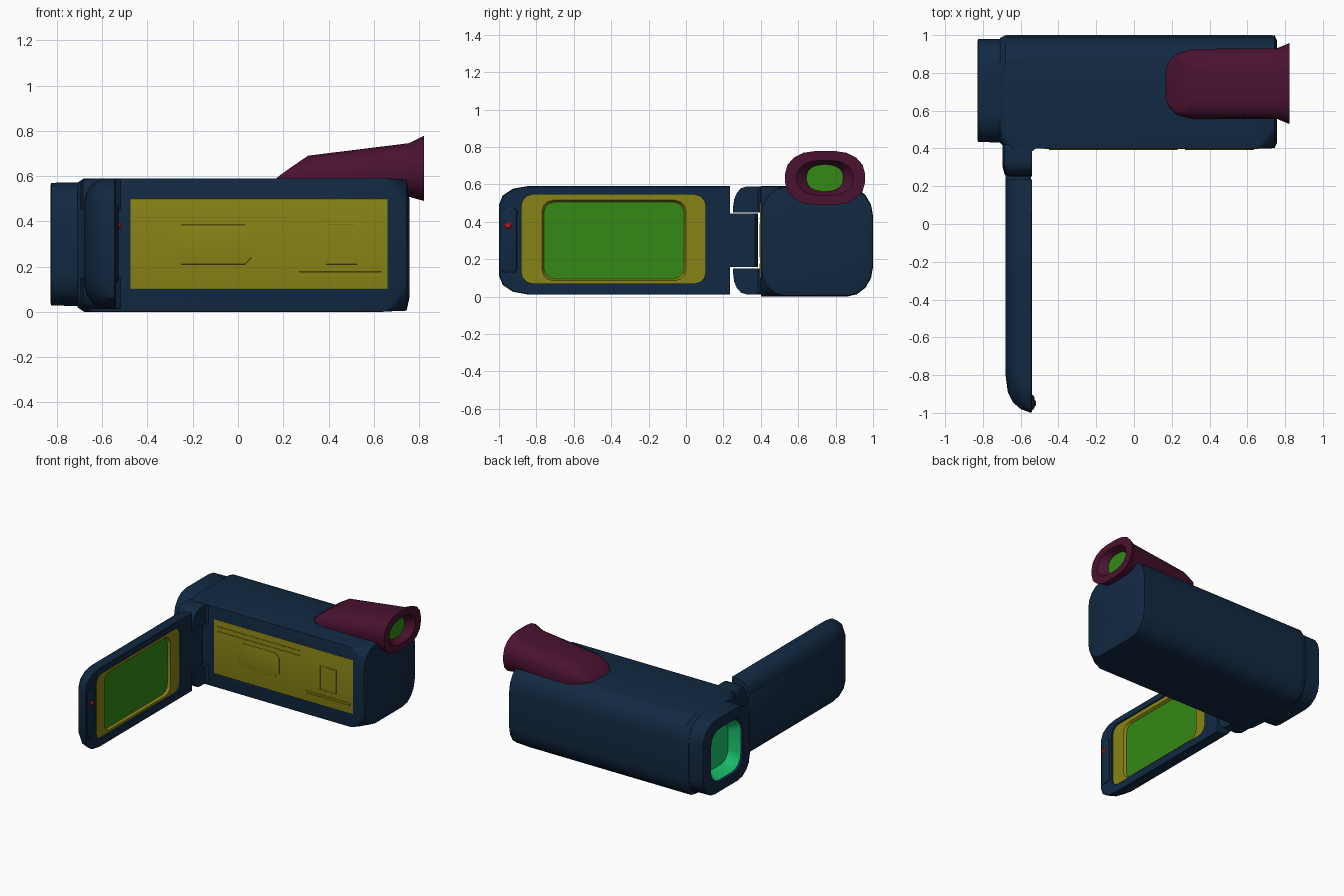
import bpy, bmesh, math

COLORS = {
    "navy": (0.006, 0.022, 0.055, 1), "yellow": (0.25, 0.23, 0.008, 1),
    "green": (0.035, 0.25, 0.008, 1), "lens_green": (0.01, 0.55, 0.15, 1),
    "plum": (0.07, 0.006, 0.03, 1), "red": (0.7, 0.01, 0.01, 1)}
MATS = {}
for key, col in COLORS.items():
    MATS[key] = bpy.data.materials.new(key)
    MATS[key].diffuse_color = col


def ring(x, y0, y1, z0, z1, r, n=4):
    """Rounded rectangle in the yz plane; r is one radius, or four (ry, rz) or scalar radii."""
    rs = r if isinstance(r, (list, tuple)) else [r] * 4
    pts = []
    for i, (y, z, sy, sz) in enumerate([(y0, z0, 1, 1), (y1, z0, -1, 1),
                                        (y1, z1, -1, -1), (y0, z1, 1, -1)]):
        ry, rz = rs[i] if isinstance(rs[i], tuple) else (rs[i], rs[i])
        ry, rz = max(ry, 0.001), max(rz, 0.001)
        for k in range(n + 1):
            a = math.pi * (1 + i / 2 + k / n / 2)
            pts.append((x, y + sy * ry + ry * math.cos(a), z + sz * rz + rz * math.sin(a)))
    return pts


def loft(name, sections, cap=None, n=4, mat="navy"):
    """Skin rings along x. A section may end with the colour of the band leading to it."""
    slots = []

    def slot(m):
        if m not in slots:
            slots.append(m)
        return slots.index(m)
    bm = bmesh.new()
    prev = None
    for s in sections:
        m = s[6] if len(s) > 6 else mat
        cur = [bm.verts.new(p) for p in ring(*s[:6], n=n)]
        if prev is None:
            bm.faces.new(cur).material_index = slot(mat)
        else:
            for i in range(len(cur)):
                j = (i + 1) % len(cur)
                bm.faces.new((prev[i], prev[j], cur[j], cur[i])).material_index = slot(m)
        prev = cur
    bm.faces.new(prev).material_index = slot(cap or mat)
    bmesh.ops.recalc_face_normals(bm, faces=bm.faces)
    me = bpy.data.meshes.new(name)
    bm.to_mesh(me)
    bm.free()
    for m in slots:
        me.materials.append(MATS[m])
    me.polygons.foreach_set("use_smooth", [True] * len(me.polygons))
    me.set_sharp_from_angle(angle=math.radians(32))
    ob = bpy.data.objects.new(name, me)
    bpy.context.collection.objects.link(ob)
    return ob


def box(name, x0, x1, y0, y1, z0, z1, mat="navy", r=0.0):
    return loft(name, [(x0, y0, y1, z0, z1, r), (x1, y0, y1, z0, z1, r)], mat=mat)


# Main body: square on the screen side, rounded on the grip side
far = (0.14, 0.16)
body_r = [0, far, far, 0]
loft("body", [
    (-0.71, 0.43, 0.985, 0.02, 0.57, [0.1, far, far, 0.1]),
    (-0.68, 0.40, 1.0, 0.0, 0.59, [0.06, far, far, 0.06]),
    (-0.64, 0.40, 1.0, 0.0, 0.59, body_r),
    (0.64, 0.40, 1.0, 0.0, 0.59, body_r),
    (0.69, 0.40, 1.0, 0.003, 0.588, [(0.05, 0.04), far, far, (0.05, 0.04)]),
    (0.725, 0.40, 1.0, 0.004, 0.586, [(0.11, 0.11), far, far, (0.11, 0.11)]),
    (0.745, 0.403, 0.998, 0.005, 0.585, [(0.13, 0.15), far, far, (0.13, 0.15)]),
    (0.757, 0.43, 0.97, 0.06, 0.50, 0.12)])

# Lens hood with the glass pocket
loft("lens_hood", [
    (-0.69, 0.43, 0.98, 0.025, 0.572, 0.14),
    (-0.825, 0.435, 0.98, 0.028, 0.57, 0.14),
    (-0.828, 0.445, 0.97, 0.038, 0.56, 0.13),
    (-0.828, 0.52, 0.89, 0.10, 0.495, 0.1),
    (-0.815, 0.53, 0.88, 0.11, 0.485, 0.1),
    (-0.735, 0.56, 0.85, 0.15, 0.445, 0.08, "lens_green")], cap="lens_green")

# Inner side panel with its grooves, hatch and slot
box("side_panel", -0.475, 0.66, 0.396, 0.42, 0.10, 0.50, "yellow", 0.004)


def trim_frame(name, x0, x1, z0, z1, t, mat):
    box(name + "_left", x0, x0 + t, 0.393, 0.41, z0, z1, mat)
    box(name + "_right", x1 - t, x1, 0.393, 0.41, z0, z1, mat)
    box(name + "_bottom", x0, x1, 0.393, 0.41, z0, z0 + t, mat)
    box(name + "_top", x0, x1, 0.393, 0.41, z1 - t, z1, mat)


trim_frame("hatch_frame", 0.39, 0.525, 0.21, 0.39, 0.006, "yellow")
trim_frame("slot_frame", 0.27, 0.635, 0.155, 0.177, 0.005, "yellow")
for i, z in enumerate((0.415, 0.45)):
    box(f"panel_rib_{i}", -0.45, 0.23, 0.393, 0.41, z, z + 0.006, "yellow")
loft("panel_pad", [(x, 0.393, 0.41, 0.21 + d, 0.385 - d, 0) for x, d in
                   ((-0.28, 0.03), (-0.25, 0), (0.03, 0), (0.06, 0.03))], mat="yellow")

# Hinge knuckles on the body, mirrored about mid height
for name, flip in (("lower", False), ("upper", True)):
    secs = []
    for x, y, d in ((-0.695, 0.30, 0.02), (-0.685, 0.262, 0.005), (-0.66, 0.252, 0.0), (-0.54, 0.252, 0.0)):
        z = (0.45, 0.588 - d) if flip else (0.012 + d, 0.15)
        big = (0.07, 0.11)
        secs.append((x, y, 0.42, *z, [0, 0, 0, big] if flip else [big, 0, 0, 0]))
    loft(f"hinge_knuckle_{name}", secs)
loft("hinge_fillet_plate", [(-0.56, 0.37, 0.42, 0.45, 0.585, 0),
                            (-0.54, 0.385, 0.42, 0.45, 0.585, 0), (-0.52, 0.399, 0.42, 0.45, 0.585, 0)])
loft("hinge_fillet_plate_low", [(-0.56, 0.37, 0.42, 0.015, 0.15, 0),
                                (-0.54, 0.385, 0.42, 0.015, 0.15, 0), (-0.52, 0.399, 0.42, 0.015, 0.15, 0)])
loft("hinge_tab", [(-0.68, 0.20, 0.34, 0.158, 0.445, 0), (-0.65, 0.20, 0.385, 0.158, 0.445, 0),
                   (-0.57, 0.20, 0.385, 0.158, 0.445, 0), (-0.545, 0.20, 0.37, 0.158, 0.445, 0)])

# Fold-out door: domed back, stepped frame and screen on the inside
end = (0.15, 0.1)
door_r = [end, 0, 0, end]
loft("screen_door", [
    (-0.68, -0.80, 0.235, 0.12, 0.485, [(0.1, 0.1), 0, 0, (0.1, 0.1)]),
    (-0.668, -0.89, 0.235, 0.07, 0.53, door_r),
    (-0.64, -0.945, 0.235, 0.035, 0.57, door_r),
    (-0.60, -0.98, 0.235, 0.018, 0.587, door_r),
    (-0.545, -1.0, 0.235, 0.012, 0.59, door_r),
    (-0.54, -0.995, 0.235, 0.015, 0.587, door_r),
    (-0.54, -0.88, 0.105, 0.07, 0.545, 0.06),
    (-0.552, -0.88, 0.105, 0.07, 0.545, 0.06),
    (-0.552, -0.77, 0.0, 0.085, 0.515, 0.06, "yellow"),
    (-0.570, -0.76, -0.01, 0.095, 0.505, 0.055, "yellow")], cap="green", n=3)
loft("door_latch_lip", [(-0.56, -0.985, -0.9, 0.12, 0.48, 0.02),
                        (-0.535, -0.985, -0.905, 0.13, 0.47, 0.02),
                        (-0.528, -0.975, -0.915, 0.14, 0.46, 0.02)])
loft("latch_button", [(-0.54, -0.967, -0.933, 0.363, 0.397, 0.017),
                      (-0.525, -0.967, -0.933, 0.363, 0.397, 0.017),
                      (-0.518, -0.96, -0.94, 0.37, 0.39, 0.01)], mat="red")

# Viewfinder with a flared eyecup
top = [0.04, 0.04, (0.11, 0.08), (0.11, 0.08)]
loft("viewfinder", [
    (0.165, 0.66, 0.82, 0.50, 0.585, 0.01),
    (0.185, 0.62, 0.86, 0.50, 0.603, 0.02),
    (0.225, 0.58, 0.90, 0.50, 0.632, 0.03),
    (0.31, 0.557, 0.927, 0.50, 0.69, top),
    (0.755, 0.557, 0.93, 0.508, 0.745, 0.10),
    (0.822, 0.53, 0.957, 0.49, 0.778, [(0.16, 0.12)] * 4),
    (0.822, 0.59, 0.895, 0.54, 0.728, [(0.12, 0.085)] * 4),
    (0.77, 0.645, 0.84, 0.563, 0.705, [(0.08, 0.06)] * 4)], cap="green", mat="plum")
